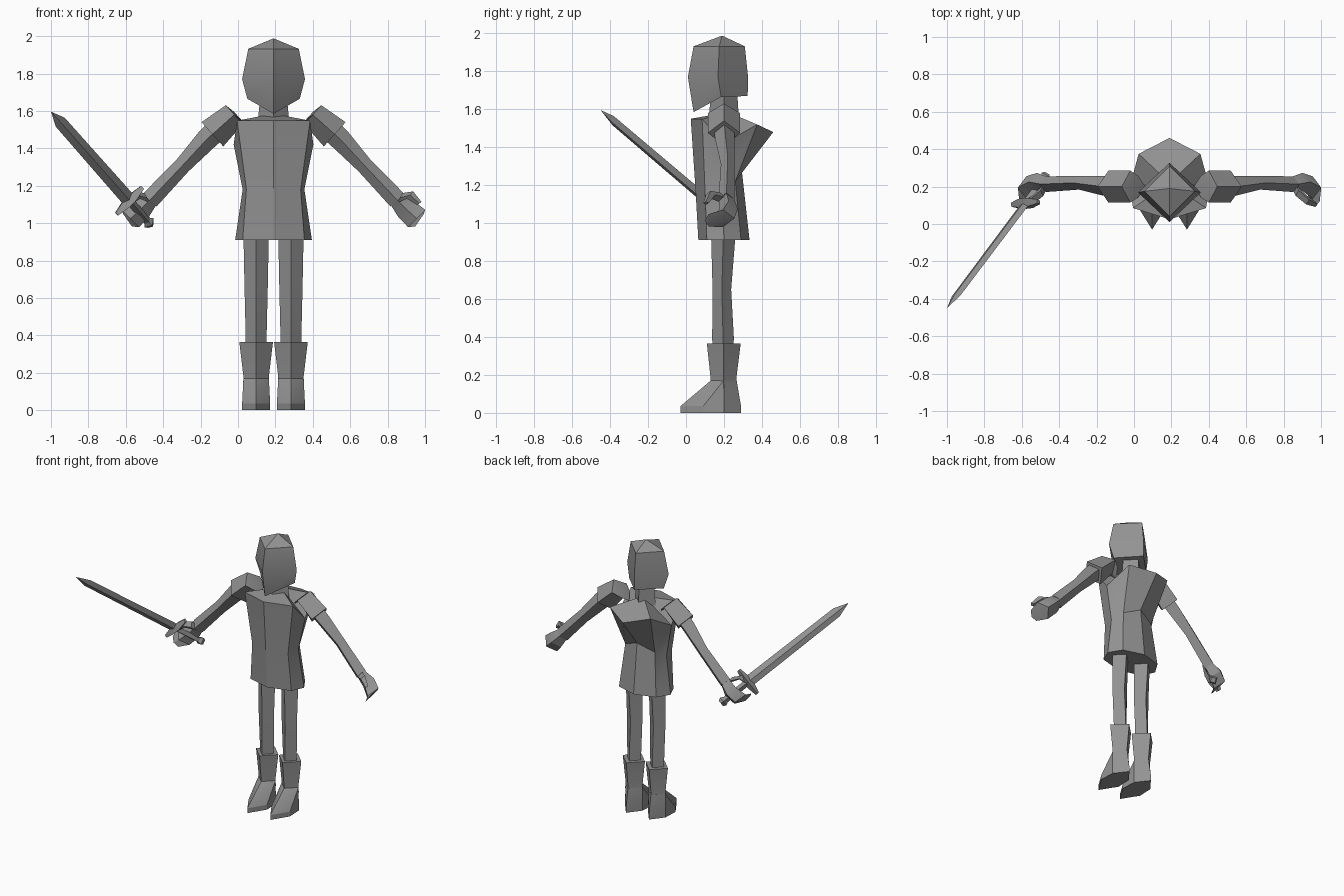
import bpy, bmesh, math
from mathutils import Vector as V

if "Cube" in bpy.data.objects:
    bpy.data.objects.remove(bpy.data.objects["Cube"])

CX = 0.19  # body symmetry plane
grey = bpy.data.materials.new("plain grey")
grey.diffuse_color = (0.29, 0.29, 0.29, 1)
grey.use_nodes = True
grey.node_tree.nodes["Principled BSDF"].inputs["Base Color"].default_value = grey.diffuse_color


def finish(name, bm):
    bmesh.ops.recalc_face_normals(bm, faces=bm.faces[:])
    me = bpy.data.meshes.new(name)
    bm.to_mesh(me)
    bm.free()
    me.materials.append(grey)
    ob = bpy.data.objects.new(name, me)
    bpy.context.collection.objects.link(ob)
    bpy.ops.object.select_all(action='DESELECT')
    bpy.context.view_layer.objects.active = ob
    ob.select_set(True)
    bpy.ops.object.shade_smooth_by_angle(angle=math.radians(25))
    return ob


def mirrored(points, flip):
    return [V((2 * CX - p[0], p[1], p[2])) if flip else V(p) for p in points]


def loft(name, rings, flip=False, peak=None):
    """Skin a list of equal rings, closing the ends flat or with a peak."""
    bm = bmesh.new()
    rows = [[bm.verts.new(p) for p in mirrored(r, flip)] for r in rings]
    n = len(rows[0])
    for a, b in zip(rows, rows[1:]):
        for i in range(n):
            j = (i + 1) % n
            bm.faces.new((a[i], a[j], b[j], b[i]))
    bm.faces.new(rows[0])
    if peak:
        top = bm.verts.new(mirrored([peak], flip)[0])
        for i in range(n):
            bm.faces.new((rows[-1][i], rows[-1][(i + 1) % n], top))
    else:
        bm.faces.new(rows[-1])
    return finish(name, bm)


def hull(name, points, flip=False):
    bm = bmesh.new()
    for p in mirrored(points, flip):
        bm.verts.new(p)
    bmesh.ops.convex_hull(bm, input=bm.verts[:])
    return finish(name, bm)


def diamond(c, u, v):
    c, u, v = V(c), V(u), V(v)
    return [c + u, c + v, c - u, c - v]


def level(x, z, rx, y0, y1):
    """Horizontal diamond between two depths."""
    return diamond((x, (y0 + y1) / 2, z), (rx, 0, 0), (0, (y1 - y0) / 2, 0))


def limb(name, stations, flip):
    """Four-sided tube; each station is centre, axis tilt angle, radius, depth radius."""
    rings = []
    for c, tilt, r, ry in stations:
        a = math.radians(tilt)
        rings.append(diamond(c, (r * math.cos(a), 0, r * math.sin(a)), (0, ry, 0)))
    return loft(name, rings, flip)


# Head: diamond column with a chin dropping at the front
chin = [V((CX + .14, .185, 1.665)), V((CX, .325, 1.67)),
        V((CX - .14, .185, 1.665)), V((CX, .04, 1.585))]
loft("head", [chin, level(CX, 1.77, .168, .01, .327), level(CX, 1.932, .135, .04, .31)],
     peak=(CX, .19, 1.988))
loft("neck", [level(CX, 1.53, .085, .12, .28), level(CX, 1.69, .07, .13, .27)])


# Tunic: eight sides, flaring at the hem and the upper back
def tunic_ring(front, front_diag, side, back_diag, back):
    (fy, fz), (dx, dy, dz), (sx, sy, sz), (bx, by, bz), (ky, kz) = \
        front, front_diag, side, back_diag, back
    return [(CX, fy, fz), (CX + dx, dy, dz), (CX + sx, sy, sz), (CX + bx, by, bz),
            (CX, ky, kz), (CX - bx, by, bz), (CX - sx, sy, sz), (CX - dx, dy, dz)]


loft("tunic", [
    tunic_ring((.065, .91), (.165, .11, .91), (.205, .2, .91), (.15, .29, .91), (.335, .91)),
    tunic_ring((.05, 1.18), (.145, .1, 1.18), (.165, .19, 1.18), (.12, .26, 1.22), (.295, 1.27)),
    tunic_ring((.025, 1.55), (.195, .085, 1.548), (.213, .2, 1.42), (.165, .375, 1.52), (.46, 1.48)),
], peak=(CX, .22, 1.585))

for side, flip in (("left", False), ("right", True)):
    # Arm with shoulder pad
    limb(side + "_shoulder_pad", [((.36, .2, 1.55), 48, .06, .06),
                                  ((.40, .2, 1.58), 48, .068, .085),
                                  ((.517, .2, 1.475), 48, .087, .085)], flip)
    limb(side + "_arm", [((.48, .2, 1.51), 48, .06, .055),
                         ((.55, .205, 1.445), 48, .058, .052),
                         ((.675, .22, 1.31), 48, .045, .036),
                         ((.85, .213, 1.125), 45, .05, .042)], flip)
    # Mitten hand, fingers curling forward
    limb(side + "_hand", [((.845, .213, 1.13), 45, .042, .04),
                          ((.90, .225, 1.075), 42, .06, .048),
                          ((.955, .195, 1.025), 45, .065, .06),
                          ((.97, .12, 1.015), 55, .04, .022)], flip)
    limb(side + "_thumb", [((.865, .18, 1.135), 60, .03, .03),
                           ((.92, .13, 1.15), 50, .026, .025),
                           ((.97, .105, 1.105), 40, .014, .014)], flip)
    # Leg and boot, placed on the mirror side first
    lx = 2 * CX - .097
    loft(side + "_leg", [level(lx, .3, .055, .14, .25), level(lx, .4, .056, .138, .252),
                         level(lx, .65, .062, .14, .238), level(lx, .95, .068, .132, .262)], flip)
    loft(side + "_boot_shaft", [level(lx, .13, .07, .13, .27), level(lx, .18, .068, .13, .265),
                                level(lx, .365, .09, .11, .288)], flip)
    sole = [(0, -.03), (.075, .09), (.07, .2), (0, .29), (-.07, .2), (-.075, .09)]
    foot = [(lx + x, y, z) for x, y in sole for z in (0, .035)]
    hull(side + "_boot_foot", foot + level(lx, .17, .068, .13, .267), flip)

# Sword held in the right hand
guard_at = V((-.58, .11, 1.12))
tip = V((-1.0, -.45, 1.596))
along = (tip - guard_at).normalized()
wide = V((.69, .09, .72))
wide = (wide - along * wide.dot(along)).normalized()
thin = along.cross(wide)
length = (tip - guard_at).length


def blade_ring(t, w, h):
    return diamond(guard_at + along * t, wide * w, thin * h)


loft("sword_blade", [blade_ring(0, .038, .014), blade_ring(length - .1, .034, .013)], peak=tip)
loft("sword_grip", [blade_ring(-.215, .022, .022), blade_ring(0, .022, .022)])
loft("sword_pommel", [blade_ring(-.23, .022, .022), blade_ring(-.21, .034, .034),
                      blade_ring(-.19, .022, .022)])
# Crossguard with tapered ends
loft("sword_guard", [diamond(guard_at + wide * s, along * r, thin * r * 1.3)
                     for s, r in ((-.1, .013), (-.03, .028), (.03, .028), (.1, .013))])
